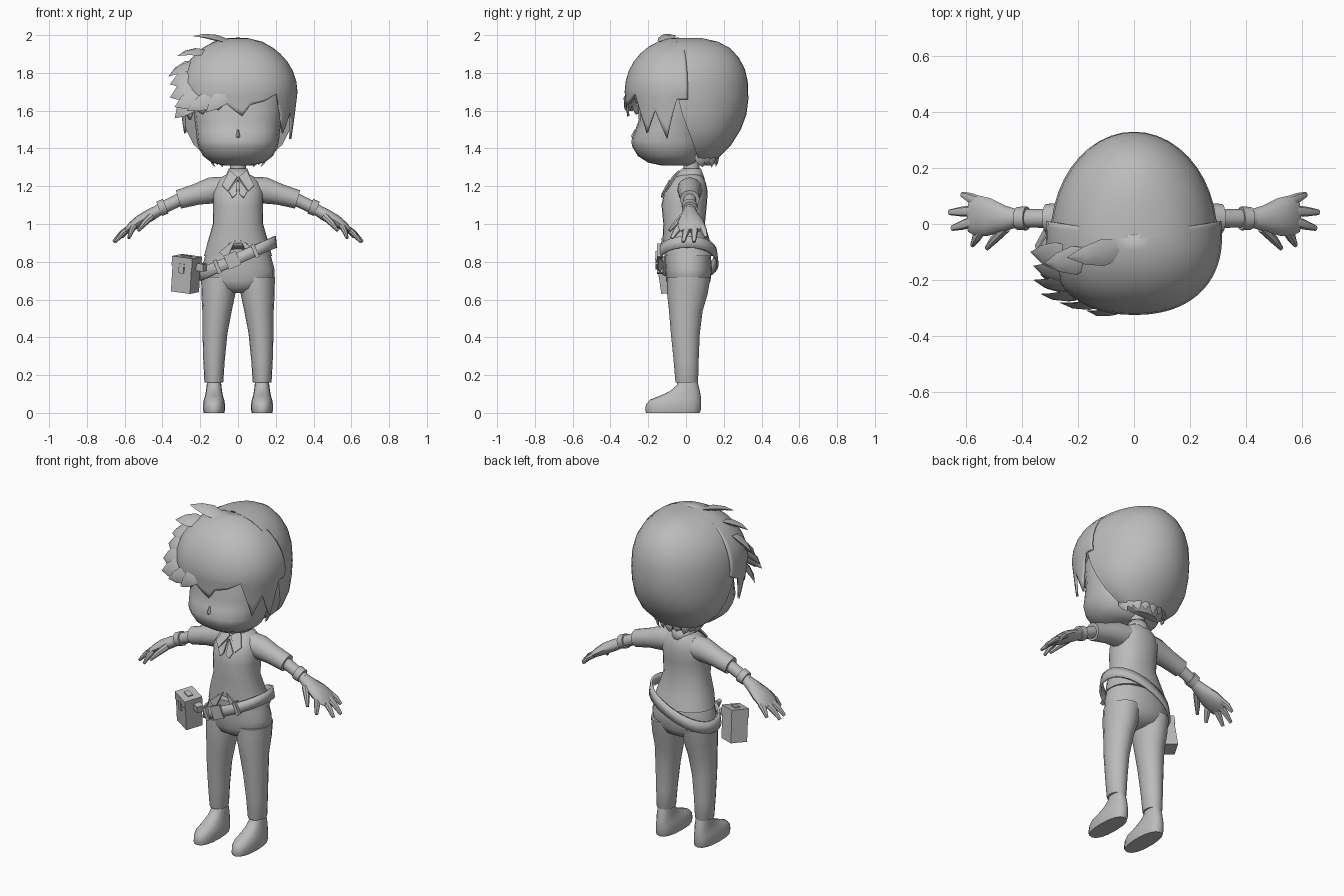
import bpy, bmesh, math
from mathutils import Vector, Matrix

old = bpy.data.objects.get("Cube")
if old:
    bpy.data.objects.remove(old, do_unlink=True)

GREY = (0.5, 0.5, 0.5, 1)
mat = bpy.data.materials.new("plain_grey")
mat.use_nodes = True
mat.diffuse_color = GREY
mat.node_tree.nodes["Principled BSDF"].inputs["Base Color"].default_value = GREY


def finish(name, bm, angle=40, thick=0):
    bmesh.ops.recalc_face_normals(bm, faces=bm.faces)
    me = bpy.data.meshes.new(name)
    bm.to_mesh(me)
    bm.free()
    ob = bpy.data.objects.new(name, me)
    bpy.context.collection.objects.link(ob)
    me.materials.append(mat)
    if thick:
        mod = ob.modifiers.new("thickness", "SOLIDIFY")
        mod.thickness = thick
    bpy.ops.object.select_all(action="DESELECT")
    ob.select_set(True)
    bpy.context.view_layer.objects.active = ob
    if angle:
        bpy.ops.object.shade_smooth_by_angle(angle=math.radians(angle))
    return ob


def skin(name, rings, caps=True, wrap=True, angle=40, thick=0):
    """Join rings of points into a surface."""
    bm = bmesh.new()
    vs = [[bm.verts.new(p) for p in r] for r in rings]
    n = len(vs[0])
    for a, b in zip(vs, vs[1:]):
        for i in range(n if wrap else n - 1):
            j = (i + 1) % n
            bm.faces.new((a[i], a[j], b[j], b[i]))
    if caps:
        bm.faces.new(vs[0])
        bm.faces.new(vs[-1])
    bmesh.ops.remove_doubles(bm, verts=bm.verts, dist=0.0005)
    return finish(name, bm, angle, thick)


def power(v, p):
    return math.copysign(abs(v) ** p, v)


def oval(z, hx, y0, y1, cx=0, n=20, p=1.0):
    """Horizontal ring spanning y0..y1 and cx +- hx."""
    ts = [2 * math.pi * i / n for i in range(n)]
    return [Vector((cx + hx * power(math.sin(t), p),
                    (y0 + y1) / 2 - (y1 - y0) / 2 * power(math.cos(t), p), z)) for t in ts]


def tube(name, stations, n=12, angle=40):
    """Tube along points in a plane near xz: (x, y, z, half depth, half height)."""
    pts = [Vector(s[:3]) for s in stations]
    rings = []
    for k, s in enumerate(stations):
        d = (pts[min(k + 1, len(pts) - 1)] - pts[max(k - 1, 0)]).normalized()
        u = Vector((0, 1, 0))
        u = (u - d * u.dot(d)).normalized()
        w = d.cross(u)
        rings.append([pts[k] + u * s[3] * math.cos(t) + w * s[4] * math.sin(t)
                      for t in (2 * math.pi * i / n for i in range(n))])
    return skin(name, rings, angle=angle)


def lock(name, base, tip, width, bulge=0.03, centre=(0, 0, 1.66)):
    """Flat curved lock of hair ending in a point."""
    a, b, c = Vector(base), Vector(tip), Vector(centre)
    out = ((a + b) / 2 - c).normalized()
    d = (b - a).normalized()
    side = d.cross(out).normalized()
    nor = side.cross(d)
    rings = []
    for t, w in ((0, .7), (.3, 1), (.65, .65), (1, .01)):
        p = a.lerp(b, t) + out * bulge * math.sin(math.pi * t)
        rings.append([p + side * width * w, p + nor * width * w * .35,
                      p - side * width * w, p - nor * width * w * .35])
    return skin(name, rings, angle=50)


# Face and neck
skin("face", [oval(z, hx, y0, y1, p=.88) for z, hx, y0, y1 in (
    (1.31, .07, -.13, .02), (1.325, .14, -.2, .05), (1.36, .185, -.255, .08), (1.41, .21, -.285, .1),
    (1.44, .217, -.29, .1), (1.49, .222, -.272, .1), (1.55, .23, -.25, .1), (1.66, .24, -.255, .1),
    (1.8, .2, -.2, .1), (1.9, .1, -.1, .05))])
skin("neck", [oval(z, r, .03 - r, .03 + r, n=12) for z, r in ((1.2, .05), (1.27, .042), (1.36, .042))])
skin("nose", [oval(z, h, y, -.24, n=8) for z, h, y in ((1.455, .012, -.285), (1.465, .014, -.292), (1.5, .006, -.272))])

# Back hair: half ovals that open toward the face
rows = ((1.31, .09, .08, .13), (1.36, .17, .06, .18), (1.42, .235, .04, .24), (1.5, .275, .01, .29),
        (1.58, .29, -.02, .32), (1.66, .298, -.04, .33), (1.75, .294, -.05, .328), (1.82, .275, -.05, .312),
        (1.88, .24, -.05, .28), (1.93, .19, -.05, .235), (1.965, .13, -.05, .17), (1.985, .05, -.05, .08))
half = [math.pi * (i / 22 - .5) for i in range(23)]
skin("back_hair", [[(hx * math.sin(t), y0 + (yb - y0) * math.cos(t), z) for t in half]
                   for z, hx, y0, yb in rows])
for i in range(-4, 5):
    t = i * .36
    x, y = math.sin(t), math.cos(t)
    lock("nape_lock", (.15 * x, .05 + .11 * y, 1.375), (.12 * x, .08 + .075 * y, 1.3 + .012 * (i % 2)),
         .028, .008, (0, .03, 1.4))

# Fringe: a fan from the crown down to a jagged edge (degrees, height)
edge = ((-98, 1.66), (-86, 1.62), (-78, 1.48), (-68, 1.6), (-58, 1.55), (-48, 1.61), (-36, 1.58), (-26, 1.63),
        (-17, 1.6), (-10, 1.64), (3, 1.57), (10, 1.63), (24, 1.65), (38, 1.69), (53, 1.48),
        (66, 1.6), (79, 1.45), (89, 1.66), (98, 1.66))
cols = []
for (a0, z0), (a1, z1) in zip(edge, edge[1:]):
    cols += [(a0 + (a1 - a0) * k / 3, z0 + (z1 - z0) * k / 3) for k in range(3)]
cols.append(edge[-1])


def fringe_point(a, z, r):
    a = math.radians(a)
    return (.315 * r * power(math.sin(a), .88), -.04 - .285 * r * power(math.cos(a), .88), z)


grid = []
for i in range(1, 9):
    ph = i / 8 * math.pi / 2
    grid.append([fringe_point(a, 1.7 + .287 * math.cos(ph), math.sin(ph)) for a, z in cols])
for i in range(1, 5):
    grid.append([fringe_point(a, 1.7 + (z - 1.7) * i / 4, 1 + .35 * (z - 1.7) * i / 4) for a, z in cols])
grid.insert(0, [(0, -.04, 1.987)] * len(cols))
skin("fringe", grid, caps=False, wrap=False, angle=50, thick=.012)

# Swept locks on the right side of the fringe
for base, tip, w in (
        ((-.05, -.09, 1.965), (-.24, -.12, 1.995), .05), ((-.16, -.12, 1.91), (-.32, -.14, 1.89), .055),
        ((-.22, -.12, 1.85), (-.37, -.1, 1.78), .06), ((-.22, -.18, 1.78), (-.36, -.15, 1.74), .06),
        ((-.21, -.22, 1.72), (-.36, -.2, 1.67), .06), ((-.18, -.25, 1.68), (-.335, -.25, 1.62), .055),
        ((-.22, -.2, 1.66), (-.335, -.18, 1.56), .055), ((-.1, -.28, 1.68), (-.27, -.28, 1.6), .05),
        ((-.05, -.3, 1.7), (-.17, -.31, 1.59), .045)):
    lock("swept_lock", base, tip, w, .015)

# Shirt body, with the front hem rising to a notch
rings = [oval(z, hx, y0, y1, p=.9, n=24) for z, hx, y0, y1 in (
    (.83, .18, -.13, .15), (.9, .162, -.125, .13), (1.0, .133, -.12, .1), (1.1, .132, -.13, .11),
    (1.17, .135, -.115, .115), (1.22, .115, -.085, .105), (1.25, .085, -.05, .09), (1.27, .045, -.02, .07))]
for v in rings[0]:
    if v.y < 0:
        v.z += max(0, .1 - abs(v.x) * 1.1)
        v.y += .01
skin("shirt", rings, angle=45)

# Collar ring, flaps and buttoned strip
skin("collar", [oval(z, h, y0, y1, n=14) for z, h, y0, y1 in (
    (1.235, .075, -.06, .1), (1.265, .062, -.045, .09), (1.295, .05, -.02, .078))], caps=False, thick=.008)


def plate(name, pts, thick=.008):
    bm = bmesh.new()
    bm.faces.new([bm.verts.new(p) for p in pts])
    return finish(name, bm, 0, thick)


for s in (-1, 1):
    plate("collar_flap", [(s * .045, -.04, 1.285), (s * .085, -.09, 1.205), (s * .055, -.112, 1.175), (s * .004, -.075, 1.25)])
    plate("lapel", [(s * .004, -.09, 1.235), (s * .05, -.12, 1.175), (s * .03, -.132, 1.14), (s * .008, -.13, 1.16)])
    plate("hem_corner", [(s * .01, -.13, .925), (s * .1, -.13, .85), (s * .06, -.135, .815)])

# Arms: sleeve, forearm, wristband, palm and fingers on both sides
for s in (-1, 1):
    def limb(name, *st, n=12):
        tube(name, [(s * a[0],) + a[1:] for a in st], n)
    limb("sleeve", (.07, .02, 1.185, .07, .065), (.14, .02, 1.178, .064, .07), (.22, .02, 1.157, .056, .056),
         (.315, .02, 1.13, .052, .05))
    limb("forearm", (.29, .02, 1.138, .034, .034), (.38, .02, 1.095, .033, .033), (.43, .02, 1.07, .032, .028))
    limb("wristband", (.383, .02, 1.094, .043, .042), (.418, .02, 1.08, .041, .04))
    limb("palm", (.41, .02, 1.078, .03, .028), (.46, .02, 1.05, .045, .033), (.52, .025, 1.015, .068, .032),
         (.565, .03, .985, .073, .024), (.59, .032, .965, .06, .012))
    limb("thumb", (.46, -.015, 1.04, .018, .02), (.5, -.055, 1.0, .016, .016), (.527, -.088, .965, .008, .008), n=8)
    for k, (b, t) in enumerate((((.56, .083, .985), (.615, .105, .93)), ((.57, .047, .982), (.66, .042, .905)),
                                ((.57, .01, .982), (.65, -.015, .905)), ((.55, -.025, .99), (.578, -.075, .925)))):
        m = [(p + q) / 2 for p, q in zip(b, t)]
        limb("finger", b + (.02, .017), (m[0], m[1], m[2] + .008, .018, .015), t + (.01, .008), n=8)

# Trousers: hips and two legs, with shoes below
skin("trouser_hips", [oval(z, hx, y0, y1, p=.9) for z, hx, y0, y1 in (
    (.635, .04, -.05, .06), (.66, .13, -.09, .11), (.7, .193, -.105, .13), (.76, .193, -.11, .138),
    (.84, .172, -.115, .13), (.94, .135, -.11, .1))], angle=60)
for s in (-1, 1):
    skin("trouser_leg", [oval(z, hx, y0, y1, s * cx, 16) for z, cx, hx, y0, y1 in (
        (.16, .128, .048, -.055, .062), (.165, .128, .05, -.056, .064), (.28, .127, .057, -.066, .067),
        (.42, .122, .066, -.08, .073), (.54, .111, .078, -.09, .088), (.63, .104, .09, -.1, .115),
        (.72, .1, .095, -.1, .13))], angle=60)
    skin("shoe", [oval(z, hx, y0, y1, s * .127, 16, .85) for z, hx, y0, y1 in (
        (0, .055, -.212, .072), (.015, .058, -.216, .078), (.045, .058, -.212, .08), (.07, .054, -.19, .08),
        (.09, .047, -.14, .078), (.115, .043, -.085, .074), (.145, .039, -.05, .066), (.2, .034, -.035, .055))], angle=50)

# Belt slung low on the right, with keepers and a buckle
belt = []
for dz, grow in ((-.032, .008), (.032, 0)):
    ring = oval(0, .2 + grow, -.15 - grow, .165 + grow, n=28, p=.92)
    belt.append([(v.x, v.y, .82 + .42 * v.x + dz) for v in ring])
skin("belt", belt, caps=False, thick=.012)


def box(name, loc, size, rot):
    bm = bmesh.new()
    bmesh.ops.create_cube(bm, size=1, matrix=Matrix.LocRotScale(Vector(loc), rot, Vector(size)))
    return finish(name, bm, 0)


tilt = Matrix.Rotation(-math.atan(.42), 3, "Y").to_quaternion()
box("buckle", (-.03, -.155, .808), (.07, .014, .078), tilt)
for x in (-.11, .09):
    box("belt_keeper", (x, -.138, .82 + .42 * x), (.02, .03, .075), tilt)

# Pouch hanging from the belt
turn = (Matrix.Rotation(math.radians(-28), 3, "Z") @ Matrix.Rotation(math.radians(7), 3, "Y")
        @ Matrix.Rotation(math.radians(6), 3, "X"))


def pouch_box(name, offset, size):
    box(name, Vector((-.275, -.075, .74)) + turn @ Vector(offset), size, turn.to_quaternion())


pouch_box("pouch", (0, 0, -.012), (.115, .1, .175))
pouch_box("pouch_lid", (0, 0, .065), (.122, .107, .05))
pouch_box("pouch_strap", (0, -.054, .03), (.03, .008, .05))
pouch_box("pouch_top_plate", (0, 0, .092), (.05, .03, .008))
pouch_box("pouch_hanger", (.075, .02, .04), (.05, .04, .04))
